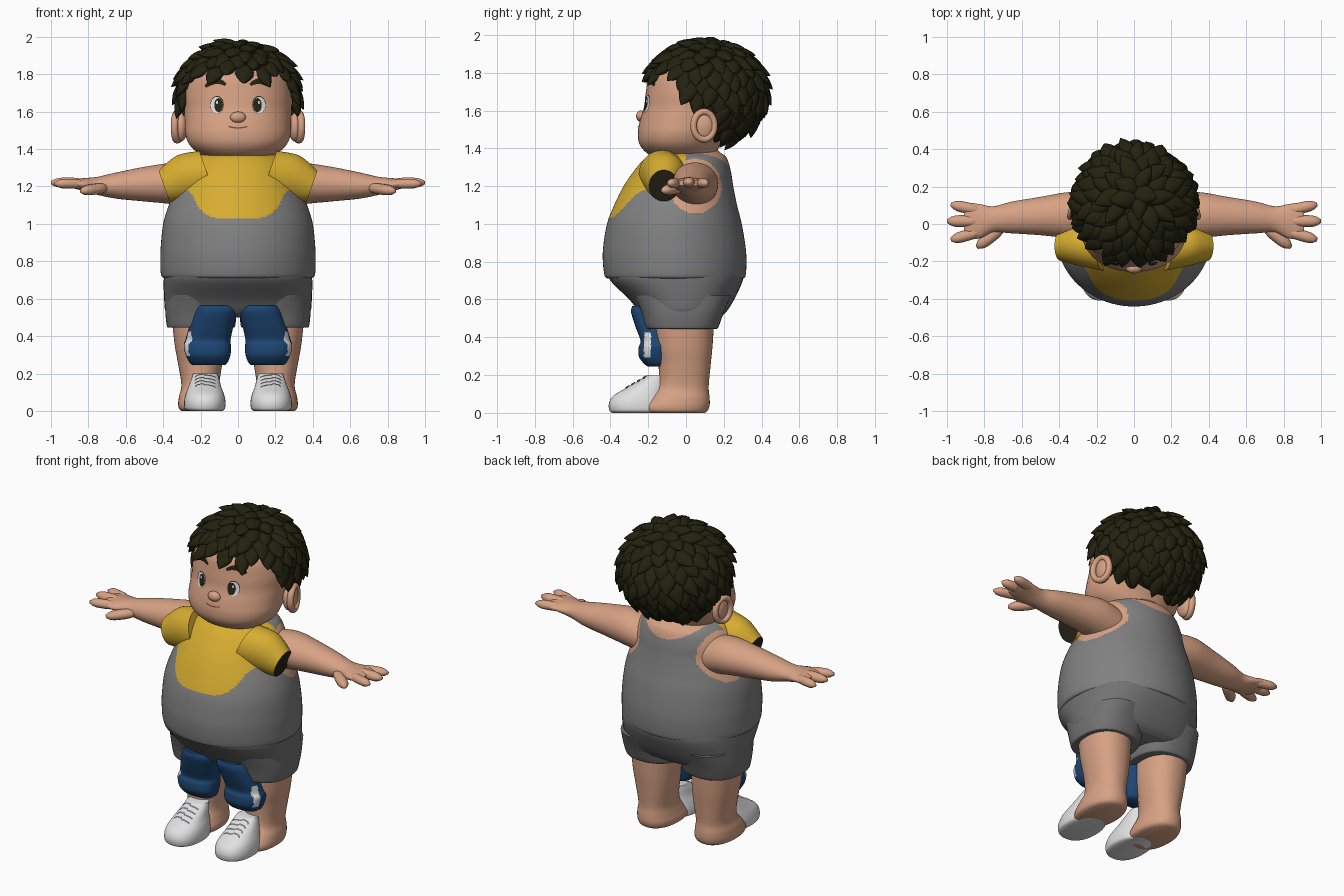
import bpy, bmesh, math, random
from mathutils import Vector, Matrix
from mathutils.bvhtree import BVHTree

random.seed(4)
if bpy.data.objects.get("Cube"):
    bpy.data.objects.remove(bpy.data.objects["Cube"])


def material(name, r, g, b):
    m = bpy.data.materials.new(name)
    m.use_nodes = True
    m.diffuse_color = (r, g, b, 1)
    bsdf = m.node_tree.nodes["Principled BSDF"]
    bsdf.inputs["Base Color"].default_value = (r, g, b, 1)
    bsdf.inputs["Roughness"].default_value = 0.7
    return m


SKIN = material("skin", .68, .36, .23)
YELLOW = material("yellow cloth", .68, .42, .03)
VEST = material("vest grey", .22, .22, .22)
SHORTS = material("shorts grey", .17, .17, .17)
BLUE = material("blue denim", .012, .06, .17)
HAIR = material("dark hair", .017, .016, .005)
WHITE = material("white", .75, .75, .76)
DARK = material("dark brown", .02, .017, .008)
LACE = material("lace grey", .2, .2, .21)
LIP = material("lip brown", .2, .06, .035)


def finish(name, bm, mats, paint=None, mirror=False, angle=50):
    """Turn a bmesh into a smooth, painted object."""
    bmesh.ops.recalc_face_normals(bm, faces=bm.faces)
    for f in bm.faces:
        f.smooth = True
        if paint:
            f.material_index = paint(f.calc_center_median(), f.normal)
    me = bpy.data.meshes.new(name)
    bm.to_mesh(me)
    bm.free()
    me.set_sharp_from_angle(angle=math.radians(angle))
    for m in mats:
        me.materials.append(m)
    ob = bpy.data.objects.new(name, me)
    bpy.context.collection.objects.link(ob)
    if mirror:
        ob.modifiers.new("mirror", 'MIRROR')
    return ob


def loft(name, rings, mats, axis='z', seg=48, steps=6, power=2.0, shear=0, **kw):
    """Rounded tube through rings of (position, u min, u max, v min, v max)."""
    place = {'z': lambda t, u, v: (u, v, t),
             'x': lambda t, u, v: (t + shear * (v - 1.2), u, v)}[axis]
    R = [Vector(r) for r in rings]
    rows = []
    for i in range(len(R) - 1):
        a, b, c, d = R[max(i - 1, 0)], R[i], R[i + 1], R[min(i + 2, len(R) - 1)]
        for k in range(steps):
            s = k / steps
            rows.append(.5 * (2 * b + (c - a) * s + (2 * a - 5 * b + 4 * c - d) * s * s
                              + (3 * b - a - 3 * c + d) * s ** 3))
    rows.append(R[-1])
    bm = bmesh.new()
    loops = []
    for t, u0, u1, v0, v1 in rows:
        loop = []
        for j in range(seg):
            w = math.tau * j / seg
            cu, cv = (math.copysign(abs(q) ** (2 / power), q) for q in (math.cos(w), math.sin(w)))
            loop.append(bm.verts.new(place(t, (u0 + u1 + (u1 - u0) * cu) / 2,
                                           (v0 + v1 + (v1 - v0) * cv) / 2)))
        loops.append(loop)
    for p, q in zip(loops, loops[1:]):
        for j in range(seg):
            bm.faces.new((p[j - 1], p[j], q[j], q[j - 1]))
    bm.faces.new(loops[0])
    bm.faces.new(loops[-1])
    return finish(name, bm, mats, **kw)


def spindle(bm, base, tip, width, thick, up, profile):
    """Add a closed pointed or rounded lobe from base to tip."""
    d = tip - base
    side = d.cross(up).normalized()
    out = side.cross(d).normalized()
    n, loops = 10, []
    for i, r in enumerate(profile):
        c = base + d * (i / (len(profile) - 1))
        loops.append([bm.verts.new(c + side * math.cos(math.tau * j / n) * width * r
                                   + out * math.sin(math.tau * j / n) * thick * r) for j in range(n)])
    for p, q in zip(loops, loops[1:]):
        for j in range(n):
            bm.faces.new((p[j - 1], p[j], q[j], q[j - 1]))
    bm.faces.new(loops[0])
    bm.faces.new(loops[-1])


def ellipsoid(name, loc, size, mat, **kw):
    bm = bmesh.new()
    bmesh.ops.create_uvsphere(bm, u_segments=32, v_segments=20, radius=1,
                              matrix=Matrix.Translation(loc) @ Matrix.Diagonal((*size, 1)))
    return finish(name, bm, [mat], **kw)


def ribbon(name, target, pts, widths, mat, lift=.004, down=False):
    """Thin plate along 2D points, dropped onto the target from the front or above."""
    tree = BVHTree.FromPolygons([v.co for v in target.data.vertices],
                                [p.vertices for p in target.data.polygons])
    ray = Vector((0, 0, -1)) if down else Vector((0, 1, 0))
    bm, rows = bmesh.new(), []
    for i, (p, w) in enumerate(zip(pts, widths)):
        d = Vector(pts[min(i + 1, len(pts) - 1)]) - Vector(pts[max(i - 1, 0)])
        n = Vector((-d.y, d.x)).normalized()
        row = []
        for k in range(-3, 4):
            a, b = Vector(p) + n * w * k / 3
            start = Vector((a, b, 1)) if down else Vector((a, -1, b))
            hit = tree.ray_cast(start, ray)[0]
            row.append(bm.verts.new(hit - ray * lift))
        rows.append(row)
    for p, q in zip(rows, rows[1:]):
        for k in range(6):
            bm.faces.new((p[k], p[k + 1], q[k + 1], q[k]))
    return finish(name, bm, [mat], mirror=True)


def oval(name, target, x, z, rx, rz, mat, lift):
    a = [math.pi * (.02 + .96 * i / 16) for i in range(17)]
    ribbon(name, target, [(x, z - rz * math.cos(t)) for t in a],
           [rx * math.sin(t) for t in a], mat, lift)


# Torso: vest with bare armholes and nape, yellow shirt front
def torso_paint(c, n):
    x, y, z = abs(c.x), c.y, c.z
    if x > .2 and ((y - .05) / .14) ** 2 + ((z - 1.2) / .145) ** 2 < 1:
        return 1
    if y > 0 and z > 1.3 + 2 * x * x:
        return 1
    edge = 1.03 + .12 * (x / .24) ** 5 if x < .24 else 1.15 + (x - .24)
    return 2 if y < 0 and z > edge else 0


loft("torso", [(.71, -.39, .39, -.41, .3), (.725, -.411, .411, -.43, .315),
               (.8, -.415, .415, -.44, .32), (.88, -.413, .413, -.438, .315),
               (1.0, -.4, .4, -.418, .295), (1.1, -.37, .37, -.38, .27),
               (1.2, -.325, .325, -.33, .25), (1.28, -.3, .3, -.275, .237),
               (1.35, -.25, .25, -.215, .215), (1.39, -.17, .17, -.15, .17),
               (1.45, -.14, .14, -.12, .15)],
     [VEST, SKIN, YELLOW], seg=160, steps=14, paint=torso_paint)

# Shirt sleeves with a dark opening
loft("shirt_sleeve", [(.14, -.25, 0, 1.13, 1.39), (.27, -.225, 0, 1.12, 1.365),
                      (.395, -.195, -.04, 1.12, 1.285)],
     [YELLOW, DARK], axis='x', shear=.35, mirror=True,
     paint=lambda c, n: int(n.x > .8 and c.x > .36))

# Shorts
loft("shorts", [(.76, -.39, .39, -.41, .3), (.7, -.397, .397, -.4, .3),
                (.6, -.395, .395, -.3, .255), (.53, -.385, .385, -.245, .21),
                (.5, -.33, .33, -.2, .17)], [SHORTS], power=2.3)
loft("shorts_leg", [(.62, .02, .38, -.27, .24), (.53, .01, .388, -.235, .2),
                    (.455, .015, .38, -.215, .172), (.445, .03, .37, -.2, .16)],
     [SHORTS], power=2.4, mirror=True)

# Bare legs and feet
loft("leg_and_foot", [(0, .1, .3, -.21, .1), (.012, .085, .315, -.235, .115),
                      (.04, .08, .32, -.235, .125), (.08, .09, .315, -.2, .125),
                      (.14, .1, .303, -.15, .12), (.25, .085, .32, -.145, .13),
                      (.35, .075, .338, -.16, .14), (.5, .07, .355, -.17, .15)],
     [SKIN], power=2.2, mirror=True)

# Trouser fronts with a white side stripe
loft("trouser_front", [(.245, .07, .24, -.2, -.09), (.26, .055, .26, -.222, -.08),
                       (.3, .04, .28, -.25, -.07), (.35, .038, .29, -.25, -.06),
                       (.38, .04, .28, -.24, -.06), (.45, .025, .26, -.265, -.06),
                       (.53, .005, .235, -.29, -.06), (.565, .02, .22, -.285, -.06)],
     [BLUE, WHITE], power=2.5, mirror=True, seg=80,
     paint=lambda c, n: int(c.x > .2 and -.222 < c.y < -.185 and .29 < c.z < .43))

# Shoes and laces
shoe = loft("shoe", [(0, .085, .265, -.39, -.1), (.012, .07, .285, -.405, -.1),
                     (.05, .067, .288, -.408, -.1), (.09, .075, .28, -.385, -.1),
                     (.13, .09, .265, -.32, -.1), (.17, .1, .25, -.25, -.1),
                     (.2, .11, .24, -.2, -.1)], [WHITE], power=2.3, mirror=True)
for i in range(4):
    y = -.315 + .03 * i
    ribbon(f"shoe_lace_{i + 1}", shoe, [(.12 + .011 * k, y + .01 * (k % 10 > 5)) for k in range(11)],
           [.005] * 11, LACE, .006, down=True)

# Arms, fingers and thumb
loft("arm", [(.22, -.08, .165, 1.08, 1.31), (.35, -.075, .17, 1.105, 1.325),
             (.5, -.06, .145, 1.12, 1.305), (.65, -.05, .12, 1.135, 1.275),
             (.75, -.045, .095, 1.155, 1.252), (.82, -.075, .105, 1.175, 1.245),
             (.88, -.08, .112, 1.19, 1.24), (.91, -.05, .085, 1.2, 1.232)],
     [SKIN], axis='x', mirror=True)
ROUND = [.3, .8, .95, 1, 1, 1, .95, .75, .3]
bm = bmesh.new()
for base, tip, r in [((.82, .07, 1.215), (.98, .105, 1.215), .03),
                     ((.82, .015, 1.22), (1.0, .015, 1.22), .032),
                     ((.82, -.04, 1.215), (.98, -.085, 1.215), .03),
                     ((.7, -.015, 1.195), (.84, -.125, 1.175), .033)]:
    spindle(bm, Vector(base), Vector(tip), r, r * .9, Vector((0, 0, 1)), ROUND)
finish("fingers", bm, [SKIN], mirror=True, angle=80)

# Head, nose and ears
head = loft("head", [(1.34, -.14, .14, -.12, .14), (1.37, -.2, .2, -.2, .16),
                     (1.42, -.257, .257, -.245, .18), (1.48, -.282, .282, -.255, .21),
                     (1.55, -.285, .285, -.243, .25), (1.62, -.287, .287, -.222, .29),
                     (1.7, -.29, .29, -.212, .32), (1.8, -.265, .265, -.19, .32),
                     (1.88, -.19, .19, -.11, .27), (1.93, -.05, .05, .03, .15)],
            [SKIN], power=2.15, seg=64)
ellipsoid("nose", (0, -.238, 1.57), (.042, .026, .03), SKIN)
ellipsoid("ear", (.305, .09, 1.52), (.035, .06, .08), SKIN, mirror=True)
bm = bmesh.new()
spot = Matrix.Translation((.325, .095, 1.52)) @ Matrix.Rotation(math.radians(15), 4, 'Z')
for j in range(40):
    w = [math.tau * (j + k) / 40 for k in (0, 1)]
    quad = [[spot @ Vector((.02 * math.sin(math.tau * i / 10),
                            (.057 + .018 * math.cos(math.tau * i / 10)) * math.cos(a),
                            (.073 + .018 * math.cos(math.tau * i / 10)) * math.sin(a)))
             for i in range(10)] for a in w]
    for i in range(10):
        bm.faces.new([bm.verts.new(p) for p in (quad[0][i - 1], quad[0][i], quad[1][i], quad[1][i - 1])])
bmesh.ops.remove_doubles(bm, verts=bm.verts, dist=.0001)
finish("ear_rim", bm, [SKIN], mirror=True)

# Eyes, brows and mouth
oval("eye_outline", head, .112, 1.637, .036, .047, DARK, .003)
oval("eye_white", head, .113, 1.635, .033, .044, WHITE, .0045)
oval("pupil", head, .104, 1.635, .023, .037, DARK, .006)
oval("eye_glint", head, .112, 1.65, .006, .008, WHITE, .0075)
arc = [i / 10 for i in range(11)]
ribbon("eyebrow", head, [(.065 + .11 * t, 1.728 + .035 * math.sin(math.pi * (.15 + .8 * t))) for t in arc],
       [.004 + .011 * math.sin(math.pi * (.1 + .8 * t)) for t in arc], HAIR, .007)
ribbon("mouth", head, [(.05 * t, 1.513 + .008 * t * t) for t in arc], [.0035] * 11, LIP)

# Hair: a cap trimmed at the hairline, covered in swept tufts
CENTRE, SIZE = Vector((0, .1, 1.69)), Vector((.305, .305, .262))


def hairline(y):
    return 1.75 if y < -.08 else max(1.42, 1.75 - (y + .08) * 1.35)


bm = bmesh.new()
bmesh.ops.create_uvsphere(bm, u_segments=48, v_segments=32, radius=1,
                          matrix=Matrix.Translation(CENTRE) @ Matrix.Diagonal((*SIZE, 1)))
low = [f for f in bm.faces if f.calc_center_median().z < hairline(f.calc_center_median().y)]
bmesh.ops.delete(bm, geom=low, context='FACES')
finish("hair_cap", bm, [HAIR])

LEAF = [.3, .7, .95, 1, .92, .72, .42, .04]
crown = Vector((.02, .16, 1.95))
bm = bmesh.new()
count = 230
for i in range(count):
    h = 1 - 2 * (i + .5) / count
    a = i * 2.39996
    r = math.sqrt(1 - h * h)
    u = Vector((r * math.cos(a), r * math.sin(a), h))
    p = CENTRE + Vector(a * b for a, b in zip(u, SIZE))
    if p.z < hairline(p.y) + .045:
        continue
    n = Vector(a / b for a, b in zip(u, SIZE)).normalized()
    flow = p - crown
    flow -= n * flow.dot(n)
    flow = flow.normalized() + n.cross(flow.normalized()) * random.uniform(-.45, .45)
    length = random.uniform(.12, .17)
    base = p - n * .015 - flow * .05
    tip = p + flow * length * .62 + n * random.uniform(.015, .045)
    spindle(bm, base, tip, random.uniform(.042, .056), .03, n, LEAF)
finish("hair_tufts", bm, [HAIR], angle=60)
